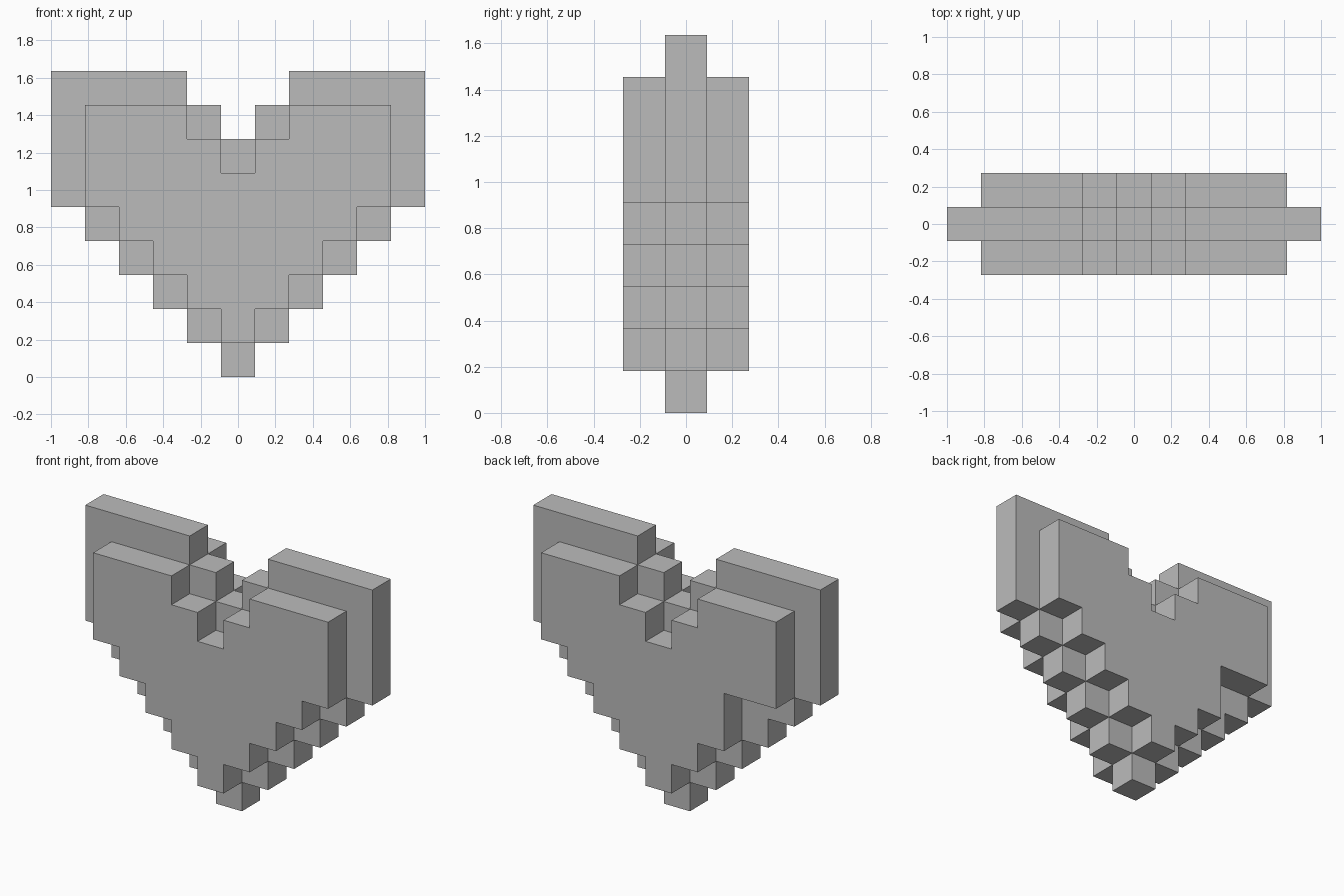
import bpy, bmesh
from mathutils import Vector

cube = bpy.data.objects.get("Cube")
if cube:
    bpy.data.objects.remove(cube)

UNIT = 2 / 11  # edge of one block

# One plain grey material
grey = bpy.data.materials.new("grey")
grey.use_nodes = True
grey.diffuse_color = (0.5, 0.5, 0.5, 1)
grey.node_tree.nodes["Principled BSDF"].inputs["Base Color"].default_value = grey.diffuse_color


def in_heart(i, k, r):
    """Stepped heart; the outer layers are one block smaller all round."""
    d = abs(k)
    inside = d <= r <= 8 - d and abs(i) <= min(r, 5) - d
    notch = abs(i) <= r - 7 + d
    return inside and not notch


cells = {(i, k, r) for i in range(-5, 6) for k in (-1, 0, 1) for r in range(9)
         if in_heart(i, k, r)}
cells.discard((-3, 1, 4))  # block missing from the back layer

# Skin only the exposed block sides
bm = bmesh.new()
verts = {}


def corner(p):
    key = tuple(round(2 * c) for c in p)
    if key not in verts:
        verts[key] = bm.verts.new((Vector(p) + Vector((0, 0, 0.5))) * UNIT)
    return verts[key]


for cell in cells:
    for axis in range(3):
        for sign in (-1, 1):
            n = Vector((0, 0, 0))
            n[axis] = sign
            c = Vector(cell)
            if tuple(int(v) for v in c + n) in cells:
                continue
            u = Vector((0, 0, 0))
            u[(axis + 1) % 3] = 0.5
            v = n.cross(u)
            mid = c + n / 2
            bm.faces.new([corner(mid + a * u + b * v)
                          for a, b in ((-1, -1), (1, -1), (1, 1), (-1, 1))])

# Merge flat areas into clean faces
bmesh.ops.dissolve_limit(bm, angle_limit=0.01, verts=bm.verts[:], edges=bm.edges[:])
mesh = bpy.data.meshes.new("heart")
bm.to_mesh(mesh)
bm.free()
mesh.materials.append(grey)
bpy.context.collection.objects.link(bpy.data.objects.new("heart", mesh))
